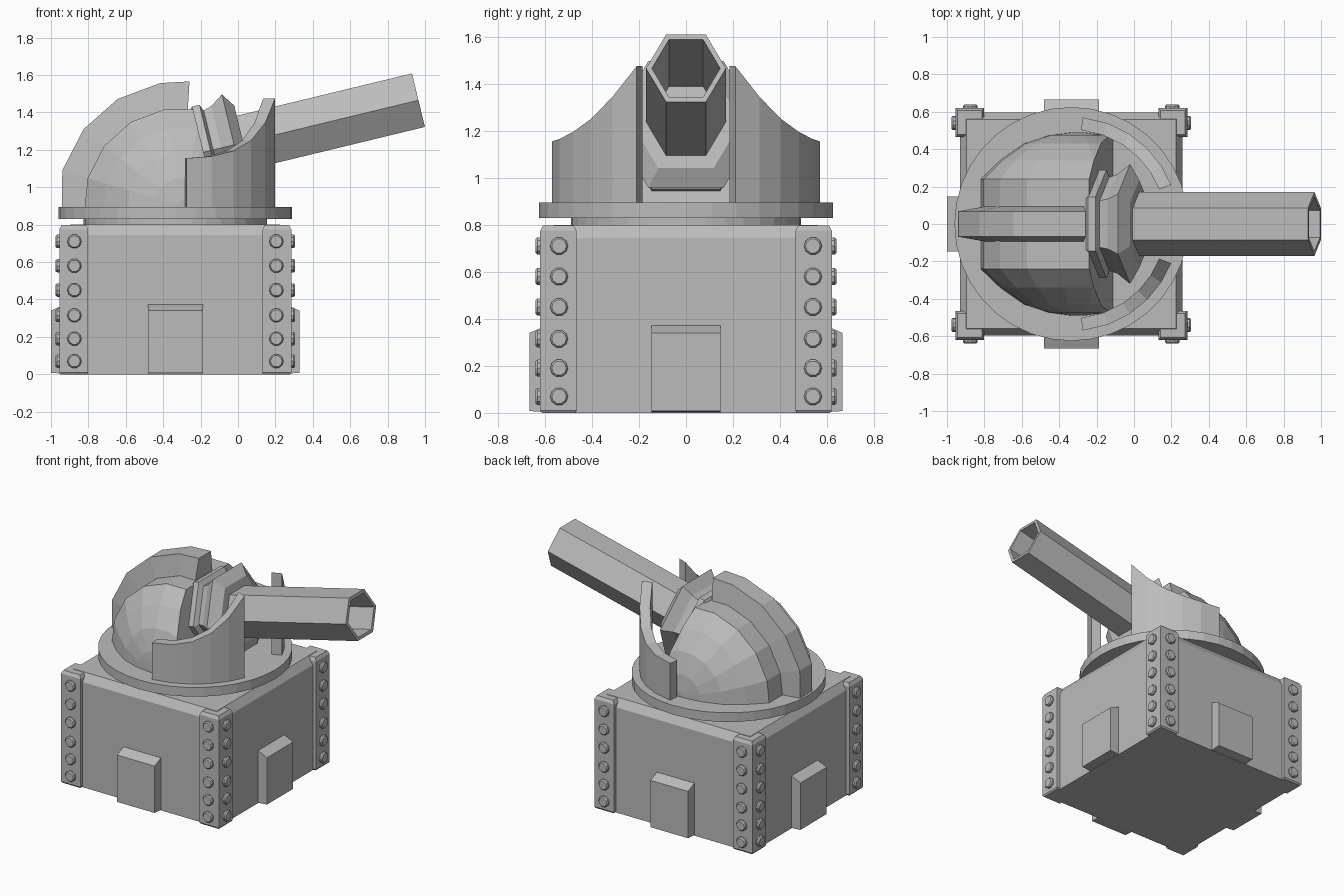
import bpy, bmesh, math
from mathutils import Matrix, Vector

if "Cube" in bpy.data.objects:
    bpy.data.objects.remove(bpy.data.objects["Cube"])

CX = -0.335                      # centre of base and ring
grey = bpy.data.materials.new("plain_grey")
grey.diffuse_color = (0.5, 0.5, 0.5, 1)
grey.use_nodes = True
grey.node_tree.nodes["Principled BSDF"].inputs["Base Color"].default_value = grey.diffuse_color


def finish(name, bm):
    bmesh.ops.recalc_face_normals(bm, faces=bm.faces)
    me = bpy.data.meshes.new(name)
    bm.to_mesh(me)
    bm.free()
    me.materials.append(grey)
    ob = bpy.data.objects.new(name, me)
    bpy.context.collection.objects.link(ob)
    return ob


def loft(bm, sections, m=Matrix()):
    """Skin closed sections and cap both ends."""
    rings = [[bm.verts.new(m @ Vector(p)) for p in s] for s in sections]
    n = len(rings[0])
    for a, b in zip(rings, rings[1:]):
        for i in range(n):
            j = (i + 1) % n
            bm.faces.new((a[i], a[j], b[j], b[i]))
    bm.faces.new(rings[0])
    bm.faces.new(rings[-1])


def lathe(bm, profile, sides, m=Matrix(), phase=0.0):
    """Profile of (height, radius) turned about local z."""
    loft(bm, [[(r * math.cos(phase + math.tau * i / sides),
                r * math.sin(phase + math.tau * i / sides), h)
               for i in range(sides)] for h, r in profile], m)


def square_stack(bm, sections, x, y):
    loft(bm, [[(x + sx * h, y + sy * h, z) for sx, sy in
               ((-1, -1), (1, -1), (1, 1), (-1, 1))] for z, h in sections])


def frame(origin, x, z):
    x, z = Vector(x), Vector(z)
    y = z.cross(x)
    m = Matrix((x, y, z)).transposed().to_4x4()
    m.translation = origin
    return m


# Base block with sloped top edge
bm = bmesh.new()
square_stack(bm, [(0, .595), (.745, .595), (.80, .56)], CX, 0)
finish("base_block", bm)

# Corner posts
bm = bmesh.new()
for sx in (-1, 1):
    for sy in (-1, 1):
        square_stack(bm, [(0, .07), (.01, .077), (.775, .077), (.797, .065)],
                     CX + sx * .543, sy * .543)
finish("corner_posts", bm)

# Bolts and foot plates, repeated on four sides
bolts, plates = bmesh.new(), bmesh.new()
for k in range(4):
    side = Matrix.Translation((CX, 0, 0)) @ Matrix.Rotation(k * math.pi / 2, 4, 'Z')
    for s in (-1, 1):
        for z in (.07, .19, .315, .45, .58, .71):
            m = side @ frame((.61, s * .54, z), (0, 1, 0), (1, 0, 0))
            lathe(bolts, [(0, .038), (.022, .038), (.03, .031)], 10, m)
    outline = [(.55, 0), (.665, .008), (.665, .34), (.595, .372), (.55, .372)]
    loft(plates, [[(x, y, z) for x, z in outline] for y in (-.147, .147)], side)
finish("bolts", bolts)
finish("foot_plates", plates)

# Turntable ring on its neck
bm = bmesh.new()
lathe(bm, [(.78, .49), (.83, .49), (.83, .625), (.895, .625)], 36,
      Matrix.Translation((CX, 0, 0)))
finish("turntable", bm)

# Dome turned about y, cut flat below and square to the barrel
tilt = math.radians(13.6)
axis = Vector((math.cos(tilt), 0, math.sin(tilt)))
DC = Vector((-.3, 0, .9))
half = [(.24, .525), (.34, .42), (.43, .29), (.475, .15), (.49, .03)]
bm = bmesh.new()
lathe(bm, [(-y, r) for y, r in reversed(half)] + half, 17,
      frame(DC, (1, 0, 0), (0, 1, 0)), -math.radians(100))
for co, no in (((-.18, 0, 1.17), axis), ((0, 0, .87), (0, 0, -1))):
    cut = bmesh.ops.bisect_plane(bm, geom=bm.verts[:] + bm.edges[:] + bm.faces[:],
                                 plane_co=co, plane_no=no, clear_outer=True)
    bmesh.ops.contextual_create(
        bm, geom=[e for e in cut["geom_cut"] if isinstance(e, bmesh.types.BMEdge)])
finish("dome", bm)

# Raised crest over the dome
dirs = [(math.cos(math.radians(a)), math.sin(math.radians(a)))
        for a in (86.5, 100, 121, 142, 163.5)] + [(-.96, -.03)]
bm = bmesh.new()
loft(bm, [[(DC.x + r * c, y, DC.z + r * s) for r, y in
           ((.48, -.1), (.667, -.068), (.667, .068), (.48, .1))] for c, s in dirs])
finish("dome_crest", bm)

# Six-sided collar and hollow barrel on the tilted axis
gun = frame((-.05, 0, 1.22), (0, 1, 0), axis)
bm = bmesh.new()
lathe(bm, [(-.16, .27), (-.14, .29), (-.10, .29), (-.085, .25), (-.04, .265),
           (.03, .32), (.08, .235), (.08, .15)], 6, gun)
finish("barrel_collar", bm)
bm = bmesh.new()
lathe(bm, [(-.05, .17), (1.044, .17), (1.044, .145), (.2, .145)], 6, gun)
finish("barrel", bm)

# Curved shields either side of the barrel
tops = [(84, 1.155), (70, 1.165), (57, 1.195), (45, 1.25), (33, 1.345), (21.5, 1.475)]
for s, name in ((-1, "front_shield"), (1, "back_shield")):
    bm = bmesh.new()
    sections = []
    for a, z in tops:
        c, n = math.cos(math.radians(a)), s * math.sin(math.radians(a))
        sections.append([(CX + r * c, r * n, h) for r, h in
                         ((.505, .88), (.573, .88), (.573, z), (.505, z))])
    loft(bm, sections)
    finish(name, bm)
